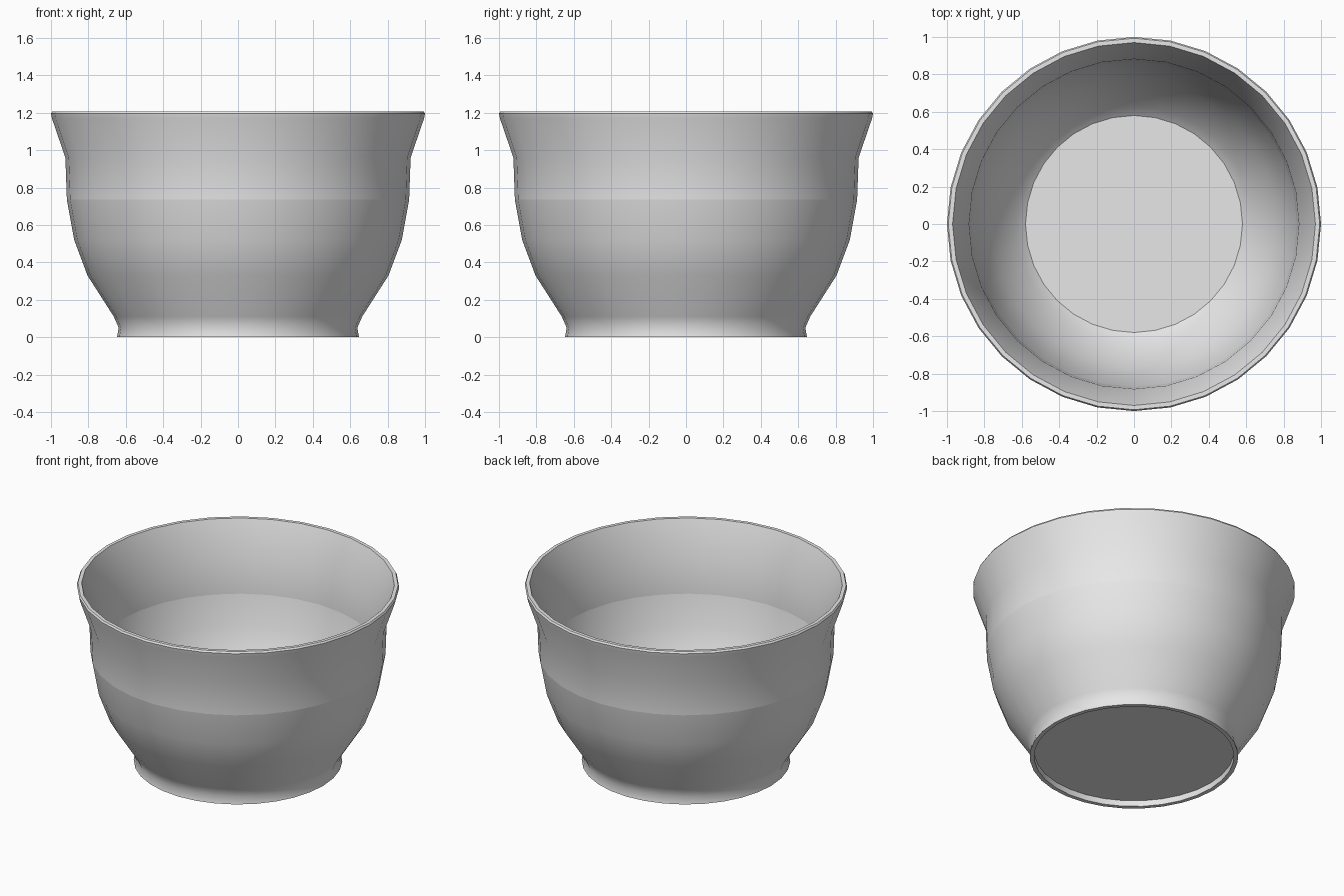
import bpy, bmesh, math

cube = bpy.data.objects.get("Cube")
if cube:
    bpy.data.objects.remove(cube, do_unlink=True)

SIDES = 32
CREASE_Z = 0.735

# Single grey finish
grey = bpy.data.materials.new("light_grey")
grey.use_nodes = True
color = (0.8, 0.8, 0.8, 1.0)
grey.diffuse_color = color
grey.node_tree.nodes["Principled BSDF"].inputs["Base Color"].default_value = color

# Radius and height, from the recessed underside up the outside and back down the inside
underside = [(0, 0.04), (0.62, 0.04), (0.62, 0)]
outer_wall = [(0.647, 0), (0.638, 0.05), (0.664, 0.11), (0.805, 0.33),
              (0.876, 0.52), (0.915, CREASE_Z), (0.923, 0.96)]
rim = [(0.995, 1.17), (1.0, 1.195), (0.993, 1.207), (0.97, 1.207)]
inner_wall = [(0.882, 0.96), (0.872, CREASE_Z), (0.833, 0.53),
              (0.762, 0.34), (0.63, 0.14), (0.58, 0.1), (0, 0.1)]
profile = underside + outer_wall + rim + inner_wall

# Bowl turned around the upright axis
bm = bmesh.new()
verts = [bm.verts.new((r, 0, z)) for r, z in profile]
edges = [bm.edges.new(pair) for pair in zip(verts, verts[1:])]
bmesh.ops.spin(bm, geom=verts + edges, cent=(0, 0, 0), axis=(0, 0, 1),
               angle=math.tau, steps=SIDES, use_duplicate=False)
bmesh.ops.remove_doubles(bm, verts=bm.verts, dist=0.0005)
bmesh.ops.recalc_face_normals(bm, faces=bm.faces)

mesh = bpy.data.meshes.new("bowl")
bm.to_mesh(mesh)
bm.free()
mesh.materials.append(grey)
bowl = bpy.data.objects.new("bowl", mesh)
bpy.context.collection.objects.link(bowl)

# Smooth shading with a sharp ring where the neck meets the body
bpy.ops.object.select_all(action="DESELECT")
bowl.select_set(True)
bpy.context.view_layer.objects.active = bowl
bpy.ops.object.shade_smooth_by_angle(angle=math.radians(38))
for edge in mesh.edges:
    if all(abs(mesh.vertices[i].co.z - CREASE_Z) < 0.001 for i in edge.vertices):
        edge.use_edge_sharp = True
